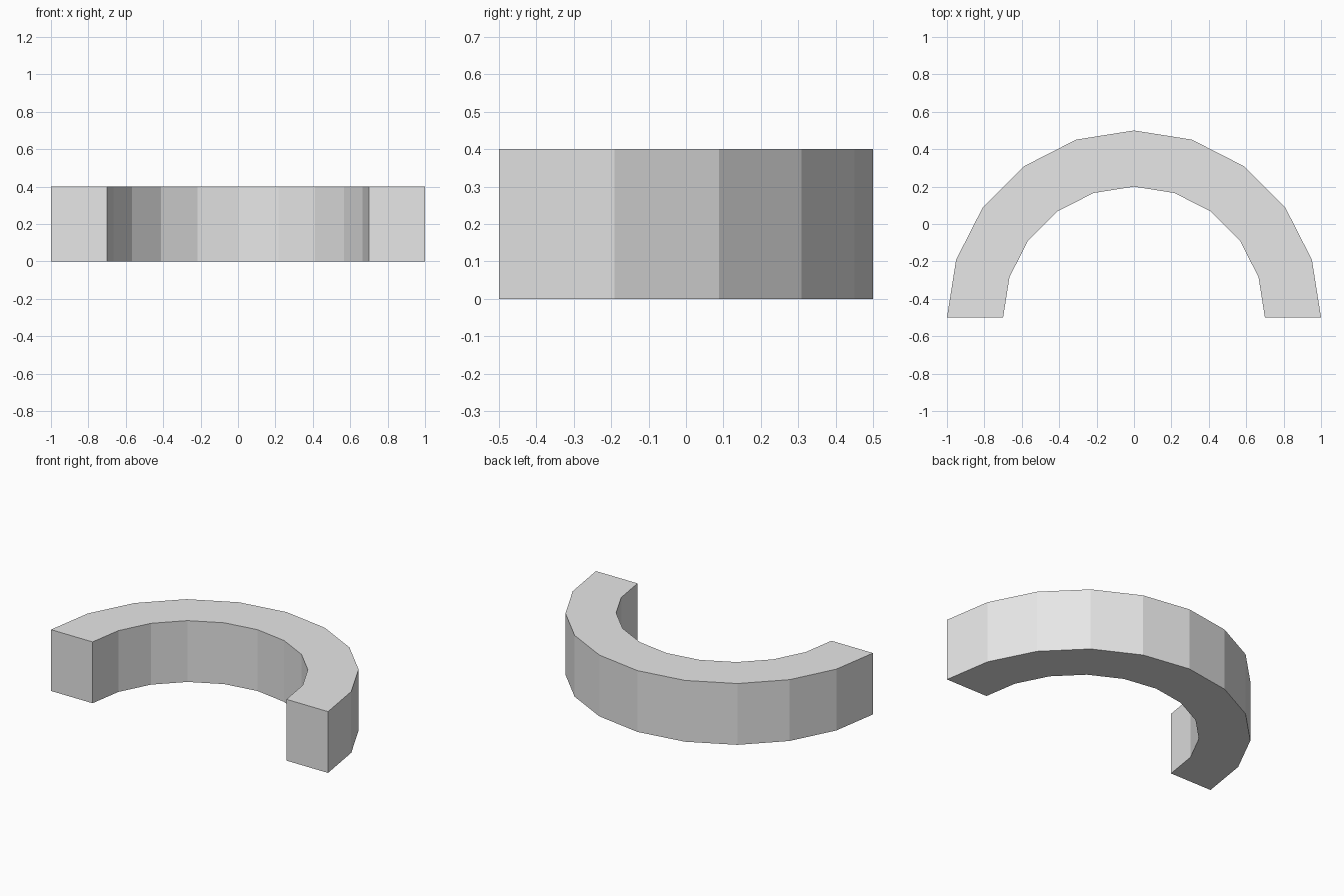
import bpy
import bmesh
from math import cos, sin, pi

OUTER, INNER, HEIGHT, SEGMENTS = 1.0, 0.7, 0.4, 10
CENTRE_Y = -0.5

cube = bpy.data.objects.get("Cube")
if cube:
    bpy.data.objects.remove(cube, do_unlink=True)

# Plain grey material
GREY = (0.8, 0.8, 0.8, 1.0)
grey = bpy.data.materials.new("light_grey")
grey.use_nodes = True
grey.diffuse_color = GREY
grey.node_tree.nodes["Principled BSDF"].inputs["Base Color"].default_value = GREY


def arc(bm, radius):
    """Half circle of vertices on the ground, from +x round the back to -x."""
    angles = [pi * i / SEGMENTS for i in range(SEGMENTS + 1)]
    return [bm.verts.new((radius * cos(a), CENTRE_Y + radius * sin(a), 0)) for a in angles]


# Half ring: a flat band of quads, extruded upwards
bm = bmesh.new()
outer, inner = arc(bm, OUTER), arc(bm, INNER)
for i in range(SEGMENTS):
    bm.faces.new((outer[i], outer[i + 1], inner[i + 1], inner[i]))
band = bmesh.ops.extrude_face_region(bm, geom=bm.faces[:])
top = [v for v in band["geom"] if isinstance(v, bmesh.types.BMVert)]
bmesh.ops.translate(bm, verts=top, vec=(0, 0, HEIGHT))
bmesh.ops.recalc_face_normals(bm, faces=bm.faces[:])

mesh = bpy.data.meshes.new("half_ring")
bm.to_mesh(mesh)
bm.free()
mesh.materials.append(grey)
half_ring = bpy.data.objects.new("half_ring", mesh)
bpy.context.collection.objects.link(half_ring)
